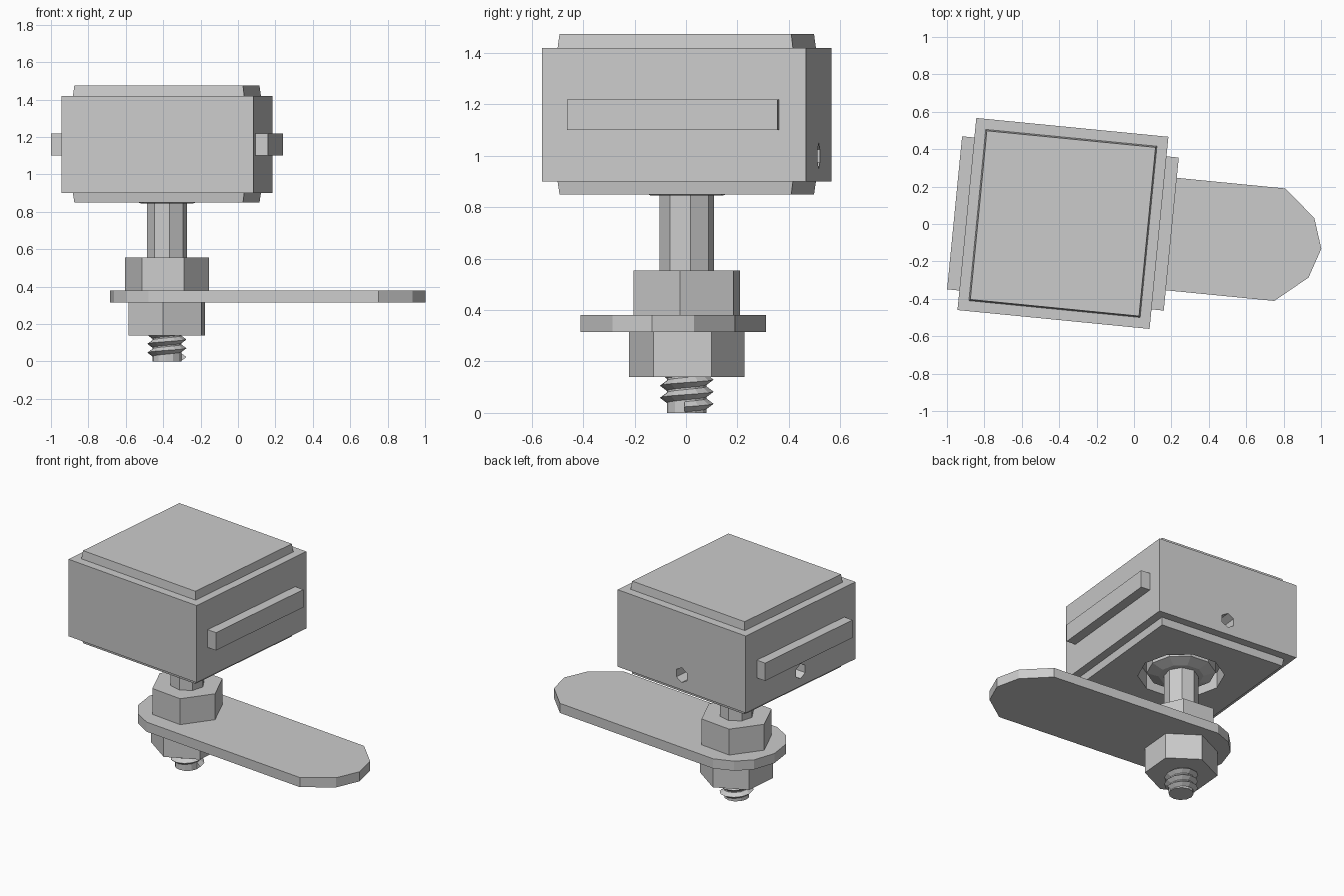
import bpy, bmesh
from math import sin, cos, pi, radians
from mathutils import Matrix, Vector

cube = bpy.data.objects.get("Cube")
if cube:
    bpy.data.objects.remove(cube, do_unlink=True)

grey = bpy.data.materials.new("light grey metal")
grey.use_nodes = True
grey.diffuse_color = (0.6, 0.6, 0.6, 1)
grey.node_tree.nodes["Principled BSDF"].inputs["Base Color"].default_value = (0.6, 0.6, 0.6, 1)

# The whole assembly turns slightly about the bolt axis
PLACE = Matrix.Translation((-0.38, 0.003, 0)) @ Matrix.Rotation(radians(-5.6), 4, 'Z')


def finish(name, bm):
    bmesh.ops.recalc_face_normals(bm, faces=bm.faces)
    mesh = bpy.data.meshes.new(name)
    bm.to_mesh(mesh)
    bm.free()
    mesh.materials.append(grey)
    obj = bpy.data.objects.new(name, mesh)
    obj.matrix_world = PLACE
    bpy.context.collection.objects.link(obj)
    return obj


def ngon(sides, radius, turn=0.0):
    return [(radius * cos(radians(turn) + 2 * pi * i / sides),
             radius * sin(radians(turn) + 2 * pi * i / sides)) for i in range(sides)]


def rect(hx, hy):
    return [(-hx, -hy), (hx, -hy), (hx, hy), (-hx, hy)]


def loft(name, levels):
    """Closed solid through (z, outline) levels."""
    bm = bmesh.new()
    rings = [[bm.verts.new((x, y, z)) for x, y in outline] for z, outline in levels]
    n = len(rings[0])
    for a, b in zip(rings, rings[1:]):
        for i in range(n):
            j = (i + 1) % n
            bm.faces.new((a[i], a[j], b[j], b[i]))
    bm.faces.new(rings[0])
    bm.faces.new(rings[-1])
    return finish(name, bm)


def prism(name, outline, z0, z1):
    return loft(name, [(z0, outline), (z1, outline)])


def cut(target, cutter):
    mod = target.modifiers.new("cut", 'BOOLEAN')
    mod.operation = 'DIFFERENCE'
    mod.solver = 'EXACT'
    mod.object = cutter
    bpy.context.view_layer.update()
    bpy.context.view_layer.objects.active = target
    bpy.ops.object.modifier_apply(modifier=mod.name)


# Housing with stepped top and bottom covers
HALF = 0.516
housing = prism("housing", rect(HALF, HALF), 0.9, 1.42)
loft("top_cover", [(1.42, rect(0.46, 0.46)), (1.475, rect(0.453, 0.453))])
bottom_cover = loft("bottom_cover", [(0.85, rect(0.453, 0.453)), (0.9, rect(0.46, 0.46))])

# Round socket underneath for the bolt head
socket = prism("socket_cutter", ngon(10, 0.27), 0.8, 0.96)
cut(housing, socket)
cut(bottom_cover, socket)
bpy.data.objects.remove(socket, do_unlink=True)

# Small blind holes in the back and right sides
for quarter in (0, 1):
    drill = prism("hole_cutter", ngon(6, 0.05, 90), -0.12, 0.12)
    spin = Matrix.Rotation(quarter * pi / 2, 4, 'Z')
    drill.data.transform(spin @ Matrix.Translation((0, HALF, 1.0)) @ Matrix.Rotation(pi / 2, 4, 'X'))
    cut(housing, drill)
    bpy.data.objects.remove(drill, do_unlink=True)

# Guide rails on both sides
for name, side in (("left_rail", 1), ("right_rail", -1)):
    rail = prism(name, rect(0.041, 0.411), 1.1, 1.22)
    rail.data.transform(Matrix.Translation((side * 0.541, 0, 0)))

# Bolt head, shank and nuts
loft("bolt_head", [(0.845, ngon(10, 0.14)), (0.87, ngon(10, 0.215)), (0.97, ngon(10, 0.215))])
prism("bolt_shank", ngon(8, 0.107, -77), 0.3, 0.86)
prism("upper_nut", ngon(6, 0.226, -0.9), 0.37, 0.555)
prism("lower_nut", ngon(6, 0.226, 30.6), 0.14, 0.318)

# Cam plate with rounded ends
right_half = [(-0.305, 0), (-0.27, 0.15), (-0.19, 0.245), (-0.07, 0.302),
              (1.165, 0.302), (1.335, 0.16), (1.388, 0)]
plate = right_half + [(x, -y) for x, y in right_half[-2:0:-1]]
prism("cam_plate", plate, 0.315, 0.38)

# Threaded bolt end: plain core wrapped by a helical ridge
prism("thread_core", ngon(12, 0.078), 0, 0.3)
PITCH, STEPS, TURNS = 0.047, 12, 4
bm = bmesh.new()
previous = None
for i in range(STEPS * TURNS + 1):
    a = 2 * pi * i / STEPS
    z = PITCH * i / STEPS
    section = [bm.verts.new((r * cos(a), r * sin(a), z + h))
               for r, h in ((0.076, 0.002), (0.105, PITCH / 2), (0.076, PITCH - 0.002))]
    if previous:
        for k in range(3):
            m = (k + 1) % 3
            bm.faces.new((previous[k], previous[m], section[m], section[k]))
    else:
        bm.faces.new(section)
    previous = section
bm.faces.new(previous)
finish("thread_ridge", bm)
